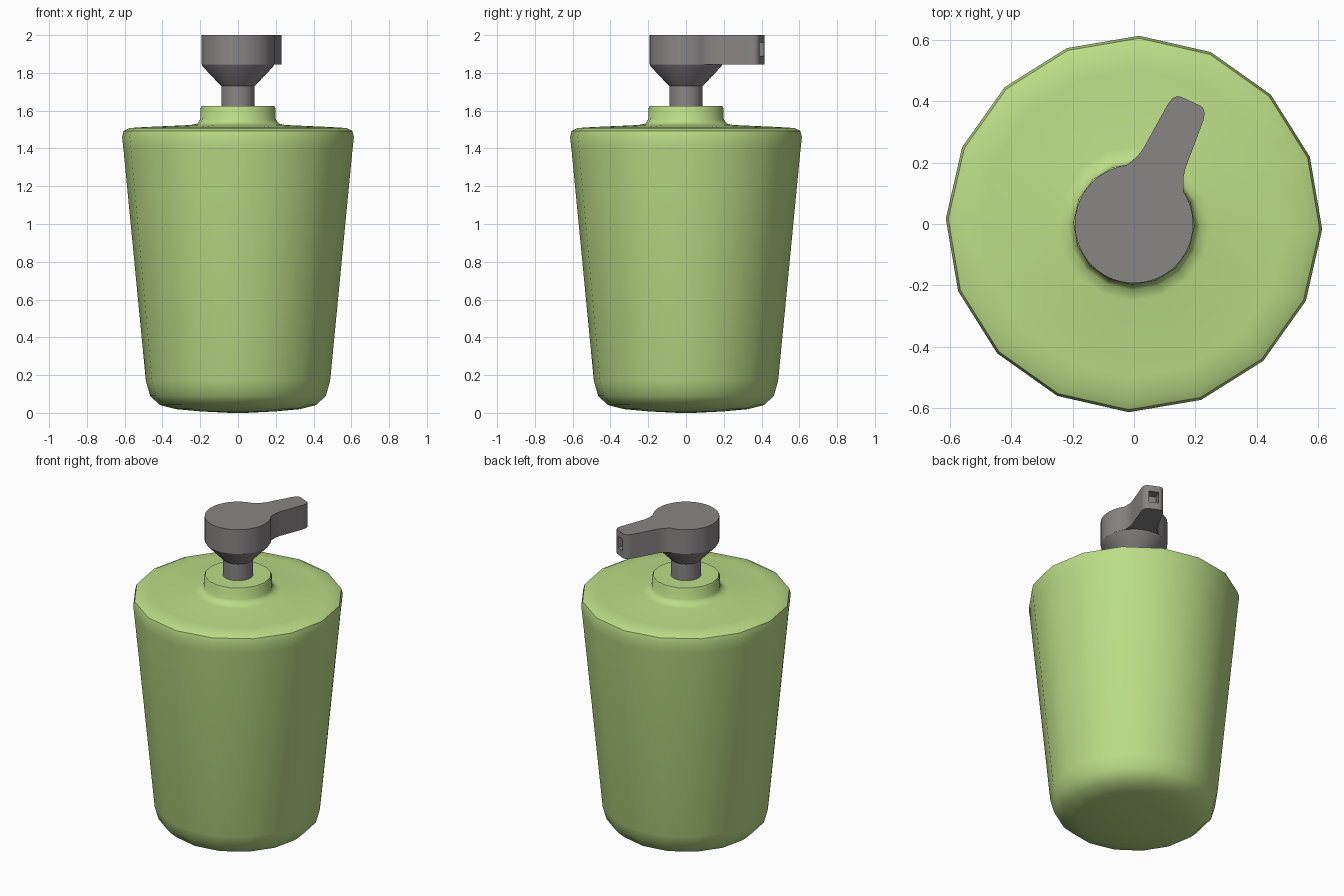
import bpy, bmesh
from math import sin, cos, radians, tau

if "Cube" in bpy.data.objects:
    bpy.data.objects.remove(bpy.data.objects["Cube"])


def material(name, rgb):
    m = bpy.data.materials.new(name)
    m.diffuse_color = (*rgb, 1)
    m.use_nodes = True
    m.node_tree.nodes["Principled BSDF"].inputs["Base Color"].default_value = m.diffuse_color
    return m


def finish(name, bm, mat, angle):
    bmesh.ops.recalc_face_normals(bm, faces=bm.faces)
    me = bpy.data.meshes.new(name)
    bm.to_mesh(me)
    bm.free()
    ob = bpy.data.objects.new(name, me)
    bpy.context.collection.objects.link(ob)
    me.materials.append(mat)
    bpy.ops.object.select_all(action='DESELECT')
    ob.select_set(True)
    bpy.context.view_layer.objects.active = ob
    bpy.ops.object.shade_smooth_by_angle(angle=radians(angle))
    return ob


def lathe(name, profile, sides, offset, mat, angle, cap_top=True):
    bm = bmesh.new()
    rings = [[bm.verts.new((r * cos(offset + tau * i / sides),
                            r * sin(offset + tau * i / sides), z))
              for i in range(sides)] for r, z in profile]
    for a, b in zip(rings, rings[1:]):
        for i in range(sides):
            j = (i + 1) % sides
            bm.faces.new((a[i], a[j], b[j], b[i]))
    bm.faces.new(rings[0])
    if cap_top:
        bm.faces.new(rings[-1])
    return finish(name, bm, mat, angle)


green = material("green_plastic", (0.50, 0.72, 0.24))
grey = material("grey_plastic", (0.25, 0.235, 0.235))

# Tapered 16-sided bottle with rounded bottom, shoulder and collar
lathe("bottle", [
    (0.04, 0.0), (0.2, 0.008), (0.33, 0.02), (0.415, 0.042), (0.465, 0.09),
    (0.488, 0.17), (0.607, 1.40), (0.614, 1.46), (0.606, 1.492),
    (0.575, 1.508), (0.50, 1.513), (0.25, 1.524), (0.215, 1.532),
    (0.20, 1.555), (0.198, 1.612), (0.192, 1.625)],
    16, radians(-1.6), green, 48)

# Pump stem flaring into the head
lathe("pump_stem", [(0.088, 1.60), (0.088, 1.73), (0.10, 1.742),
                    (0.185, 1.832), (0.193, 1.845)],
      32, 0, grey, 40, cap_top=False)

# Pump head: round cap and spout share one outline, spout along local x
side = [(0.205, 0.083), (0.235, 0.076), (0.40, 0.064),
        (0.425, 0.058), (0.438, 0.046), (0.441, 0.034)]
arc = [(0.193 * cos(radians(a)), 0.193 * sin(radians(a)))
       for a in range(32, 329, 8)]
outline = arc + [(u, -v) for u, v in side] + side[::-1]
bm = bmesh.new()
base = bm.faces.new([bm.verts.new((u, v, 1.845)) for u, v in outline])
top = bmesh.ops.extrude_face_region(bm, geom=[base], use_keep_orig=True)
for g in top["geom"]:
    if isinstance(g, bmesh.types.BMVert):
        g.co.z = 2.0
bmesh.ops.recalc_face_normals(bm, faces=bm.faces)

# Square nozzle opening in the spout tip
tip = max(bm.faces, key=lambda f: f.calc_center_median().x)
bmesh.ops.inset_individual(bm, faces=[tip], thickness=0.008)
for v in tip.verts:
    v.co.z = 1.89 if v.co.z < 1.92 else 1.962
hole = bmesh.ops.extrude_discrete_faces(bm, faces=[tip])["faces"][0]
bmesh.ops.translate(bm, verts=hole.verts, vec=(-0.06, 0, 0))
head = finish("pump_head", bm, grey, 40)
head.rotation_euler.z = radians(65.2)
